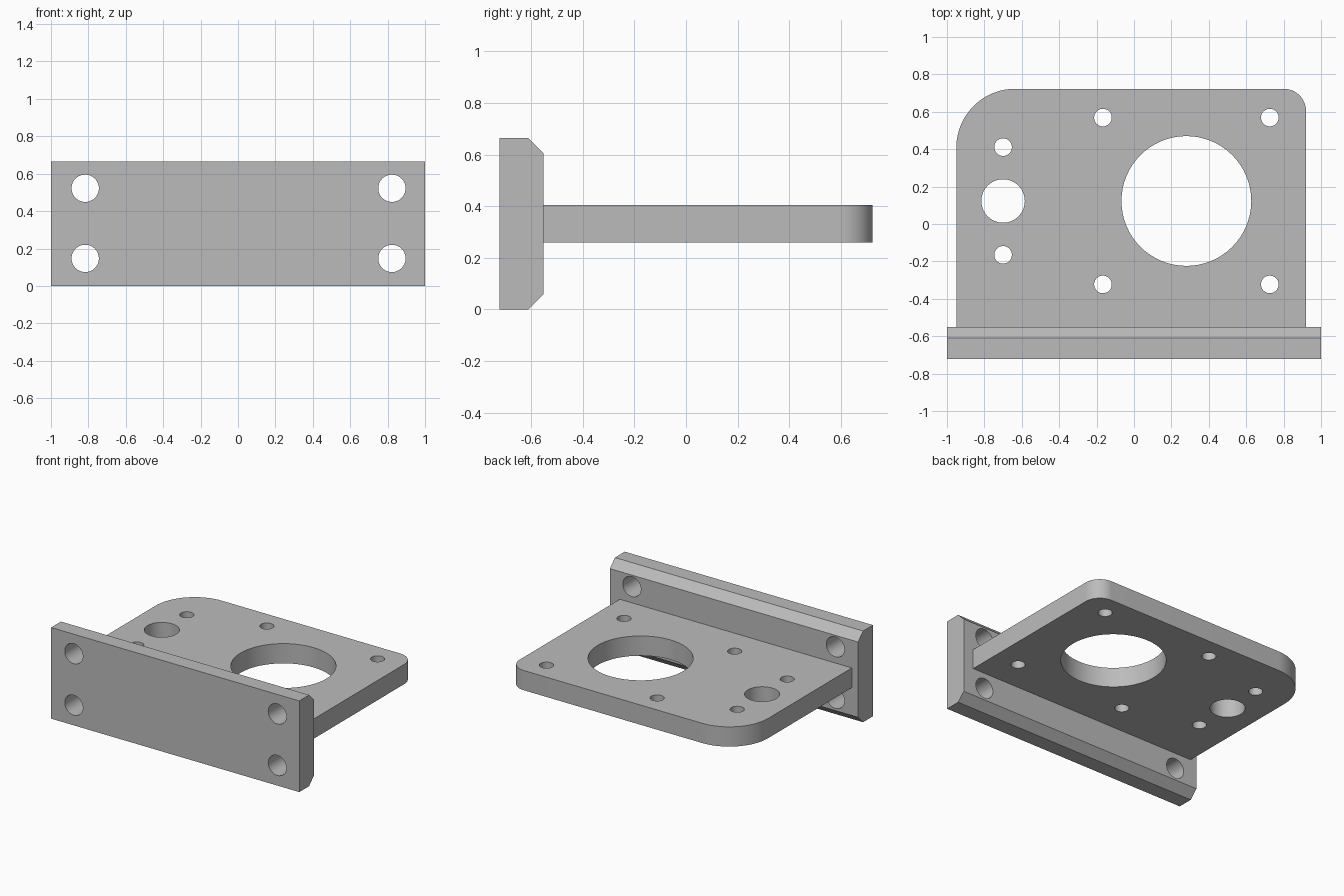
import bpy
import bmesh
import math
from mathutils import Vector

cube = bpy.data.objects.get("Cube")
if cube:
    bpy.data.objects.remove(cube, do_unlink=True)

metal = bpy.data.materials.new("plain grey metal")
metal.use_nodes = True
grey = (0.5, 0.5, 0.5, 1)
metal.diffuse_color = grey
metal.node_tree.nodes["Principled BSDF"].inputs["Base Color"].default_value = grey


def prism(name, points, offset):
    """Extrude a closed outline of 3D points along an offset."""
    bm = bmesh.new()
    face = bm.faces.new([bm.verts.new(p) for p in points])
    grown = bmesh.ops.extrude_face_region(bm, geom=[face], use_keep_orig=True)
    moved = [v for v in grown["geom"] if isinstance(v, bmesh.types.BMVert)]
    bmesh.ops.translate(bm, verts=moved, vec=offset)
    bmesh.ops.recalc_face_normals(bm, faces=bm.faces)
    mesh = bpy.data.meshes.new(name)
    bm.to_mesh(mesh)
    bm.free()
    mesh.materials.append(metal)
    obj = bpy.data.objects.new(name, mesh)
    bpy.context.collection.objects.link(obj)
    return obj


def arc(cx, cy, radius, start, sweep, steps):
    return [(cx + radius * math.cos(start + sweep * i / steps),
             cy + radius * math.sin(start + sweep * i / steps))
            for i in range(steps + 1)]


def drill(obj, holes, place, depth):
    """Cut round holes given as (u, v, radius)."""
    bpy.context.view_layer.objects.active = obj
    for u, v, radius in holes:
        ring = arc(u, v, radius, 0, math.tau, 64)[:-1]
        cutter = prism("hole_cutter", [place(a, b) for a, b in ring], depth)
        cutter.hide_render = True
        mod = obj.modifiers.new("hole", "BOOLEAN")
        mod.operation = "DIFFERENCE"
        mod.solver = "EXACT"
        mod.object = cutter
        bpy.ops.object.modifier_apply(modifier=mod.name)
        bpy.data.objects.remove(cutter, do_unlink=True)


def smooth(obj):
    bpy.ops.object.select_all(action="DESELECT")
    obj.select_set(True)
    bpy.context.view_layer.objects.active = obj
    bpy.ops.object.shade_smooth_by_angle(angle=math.radians(30))


# Upright mounting flange with two chamfered rear edges
front, back, height, chamfer = -0.723, -0.552, 0.664, 0.058
section = [(front, 0), (back - chamfer, 0), (back, chamfer),
           (back, height - chamfer), (back - chamfer, height), (front, height)]
flange = prism("mounting_flange", [(-1, y, z) for y, z in section], Vector((2, 0, 0)))
bolts = [(x, z, 0.073) for x in (-0.817, 0.823) for z in (0.147, 0.522)]
drill(flange, bolts, lambda x, z: (x, -0.8, z), Vector((0, 0.4, 0)))

# Horizontal plate with one large and one small rounded rear corner
left, right, rear = 0.92, -0.95, 0.723
small, large = 0.12, 0.315
quarter = math.pi / 2
outline = [(right, back), (left, back)]
outline += arc(left - small, rear - small, small, 0, quarter, 16)
outline += arc(right + large, rear - large, large, quarter, quarter, 24)
plate = prism("motor_plate", [(x, y, 0.26) for x, y in outline], Vector((0, 0, 0.144)))

# Large bore with four screw holes, and a side bore with two
axis_y, screw = 0.123, 0.047
bores = [(0.28, axis_y, 0.347), (-0.7, axis_y, 0.116)]
bores += [(0.28 + sx * 0.446, axis_y + sy * 0.446, screw)
          for sx in (-1, 1) for sy in (-1, 1)]
bores += [(-0.7, axis_y + s * 0.288, screw) for s in (-1, 1)]
drill(plate, bores, lambda x, y: (x, y, 0.1), Vector((0, 0, 0.5)))

for part in (flange, plate):
    smooth(part)
